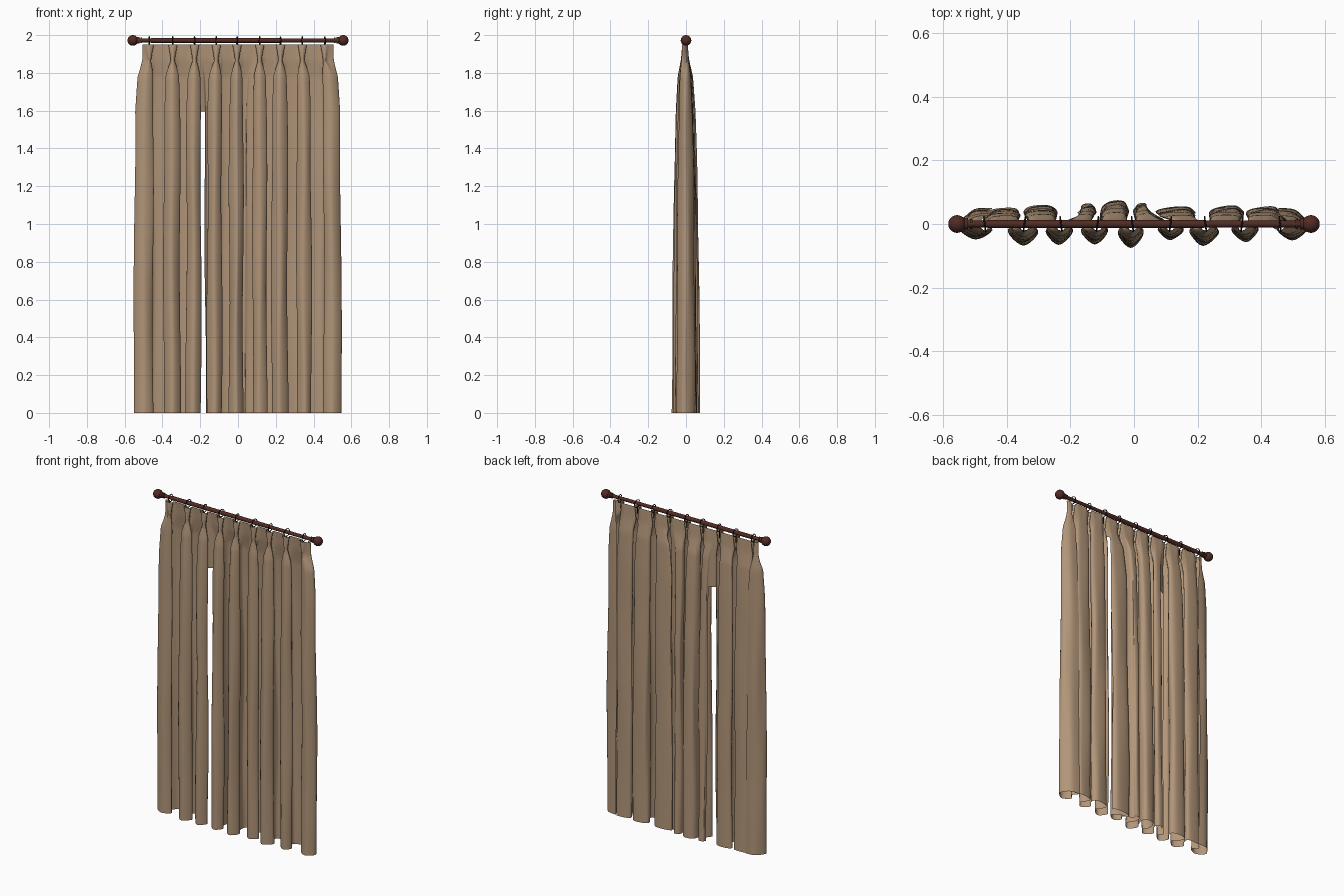
import bpy, bmesh, math, random
from mathutils import Vector

random.seed(4)
cube = bpy.data.objects.get("Cube")
if cube:
    bpy.data.objects.remove(cube)


def material(name, color):
    m = bpy.data.materials.new(name)
    m.use_nodes = True
    m.diffuse_color = (*color, 1)
    bsdf = next(n for n in m.node_tree.nodes if n.type == 'BSDF_PRINCIPLED')
    bsdf.inputs["Base Color"].default_value = (*color, 1)
    return m


fabric = material("beige_fabric", (0.44, 0.30, 0.19))
wood = material("dark_red_wood", (0.085, 0.024, 0.016))
metal = material("dark_metal", (0.022, 0.014, 0.011))


def finish(obj, name, mat, angle=50):
    obj.name = name
    obj.data.materials.clear()
    obj.data.materials.append(mat)
    bpy.ops.object.select_all(action='DESELECT')
    obj.select_set(True)
    bpy.context.view_layer.objects.active = obj
    bpy.ops.object.shade_smooth_by_angle(angle=math.radians(angle))
    return obj


def ramp(z, stops):
    """Piecewise linear value over descending heights."""
    for (z1, v1), (z0, v0) in zip(stops, stops[1:]):
        if z >= z0:
            return v1 + (v0 - v1) * (z1 - z) / (z1 - z0)
    return stops[-1][1]


# Pleats: hem centre, half width, depth, centre at the heading
PLEATS = [(-0.50, .05, .05, -.47), (-.35, .045, .07, -.345), (-.235, .04, .066, -.23),
          (-.125, .04, .066, -.115), (-.01, .038, .076, -.005), (.115, .038, .052, .115),
          (.22, .044, .071, .225), (.35, .04, .057, .34), (.50, .045, .05, .46)]
# Folds behind neighbouring pleats: start, end, depth
FOLDS = [(-.46, -.36, .05), (-.345, -.245, .06), (-.172, -.12, .062), (-.10, -.018, .075),
         (0, .045, .065), (.07, .19, .055), (.24, .345, .057), (.355, .46, .054)]
TOP = 1.95
X_BLEND = [(TOP, 0), (1.87, .02), (1.78, .6), (1.6, .85), (0, 1)]
Y_BLEND = [(TOP, 0), (1.87, .12), (1.78, .42), (1.6, .6), (1.2, .8), (0, 1)]
PINCH = [(TOP, .024), (1.9, .015), (1.86, .009), (1.78, .022), (0, .03)]


def section(z):
    """Control points of the cloth at one height, with the torn segments."""
    fx, fy, pinch = ramp(z, X_BLEND), ramp(z, Y_BLEND), ramp(z, PINCH)
    pts, tears = [], {}

    def add(top, hem):
        pts.append(Vector((top[0] + (hem[0] - top[0]) * fx,
                           top[1] + (hem[1] - top[1]) * fy, z)))

    def side(s):
        keys = [((.48, .01), (.45, .05)), ((.495, .008), (.505, .045)),
                ((.505, 0), (.543, .012))]
        for t, h in (keys if s < 0 else keys[::-1]):
            add((s * t[0], t[1]), (s * h[0], h[1]))

    side(-1)
    for i, (x, w, d, tx) in enumerate(PLEATS):
        if i > 0:
            add((tx - .6 * pinch, .003), (x - .5 * w, .008))
        if i == 2:
            tears[len(pts) + 3] = 1.62
        add((tx - pinch, -.01), (x - w, -.4 * d))
        add((tx, -.02), (x, -d))
        add((tx + pinch, -.01), (x + w, -.4 * d))
        if i == 8:
            break
        add((tx + .6 * pinch, .003), (x + .5 * w, .008))
        a, b, depth = FOLDS[i]
        ta, tb = tx + .028, PLEATS[i + 1][3] - .028
        for u, k in ((0, .65), (.22, .95), (.78, 1), (1, .65)):
            add((ta + (tb - ta) * u, .008), (a + (b - a) * u, depth * k))
        if i == 5:
            tears[len(pts) - 1] = 1.82
    side(1)
    return pts, tears


def catmull(p, i, t):
    a, b = p[max(i - 1, 0)], p[i]
    c, d = p[i + 1], p[min(i + 2, len(p) - 1)]
    return .5 * (2 * b + (c - a) * t + (2 * a - 5 * b + 4 * c - d) * t * t
                 + (3 * b - a - 3 * c + d) * t ** 3)


# Pleated cloth, one continuous sheet from heading to hem
SUB = 5
heights = [TOP - .015 * i for i in range(14)] + [1.74 - .0725 * i for i in range(1, 25)]
heights[-1] = 0
phases = [random.uniform(0, 6.28) for _ in range(90)]
bm = bmesh.new()
rows = []
for z in heights:
    pts, tears = section(z)
    sway = .0035 * min(1, (TOP - z) * 1.5)
    for k, p in enumerate(pts):
        p.x += sway * math.sin(4.5 * z + phases[k])
        p.y += .5 * sway * math.sin(6 * z + 2 * phases[k])
    row = [catmull(pts, i, s / SUB) for i in range(len(pts) - 1) for s in range(SUB)]
    rows.append([bm.verts.new(v) for v in row + [pts[-1]]])
for r, (upper, lower) in enumerate(zip(rows, rows[1:])):
    for c in range(len(upper) - 1):
        # open slits where the folds part
        if heights[r] < tears.get(c // SUB, -1):
            continue
        bm.faces.new((upper[c], lower[c], lower[c + 1], upper[c + 1]))
mesh = bpy.data.meshes.new("curtain_cloth")
bm.to_mesh(mesh)
bm.free()
cloth = bpy.data.objects.new("curtain_cloth", mesh)
bpy.context.collection.objects.link(cloth)
finish(cloth, "curtain_cloth", fabric, 70)

ROD_Z = 1.972


def bar(name, x, length, radius, mat):
    bpy.ops.mesh.primitive_cylinder_add(vertices=24, radius=radius, depth=length,
                                        location=(x, 0, ROD_Z), rotation=(0, math.pi / 2, 0))
    finish(bpy.context.object, name, mat)


# Rod with a thicker outer sleeve
bar("rod", 0, 1.08, .0105, wood)
bar("rod_sleeve", -.12, .68, .0125, wood)

# Ball finials and collars
for s, label in ((1, "left"), (-1, "right")):
    bpy.ops.mesh.primitive_uv_sphere_add(segments=24, ring_count=16, radius=.028,
                                         location=(s * .557, 0, ROD_Z))
    finish(bpy.context.object, label + "_finial", wood)
    bar(label + "_finial_neck", s * .528, .012, .017, wood)
    bar(label + "_finial_collar", s * .512, .008, .015, wood)

# Rings and hooks
for i, pleat in enumerate(PLEATS):
    x = pleat[3]
    bpy.ops.mesh.primitive_torus_add(major_radius=.023, minor_radius=.0025,
                                     major_segments=24, minor_segments=8,
                                     location=(x, 0, ROD_Z - .003),
                                     rotation=(0, math.pi / 2, .12 * (-1) ** i))
    finish(bpy.context.object, f"ring_{i + 1}", metal)
    bpy.ops.mesh.primitive_cylinder_add(vertices=8, radius=.0022, depth=.045,
                                        location=(x, -.004, 1.928))
    finish(bpy.context.object, f"hook_{i + 1}", metal)
